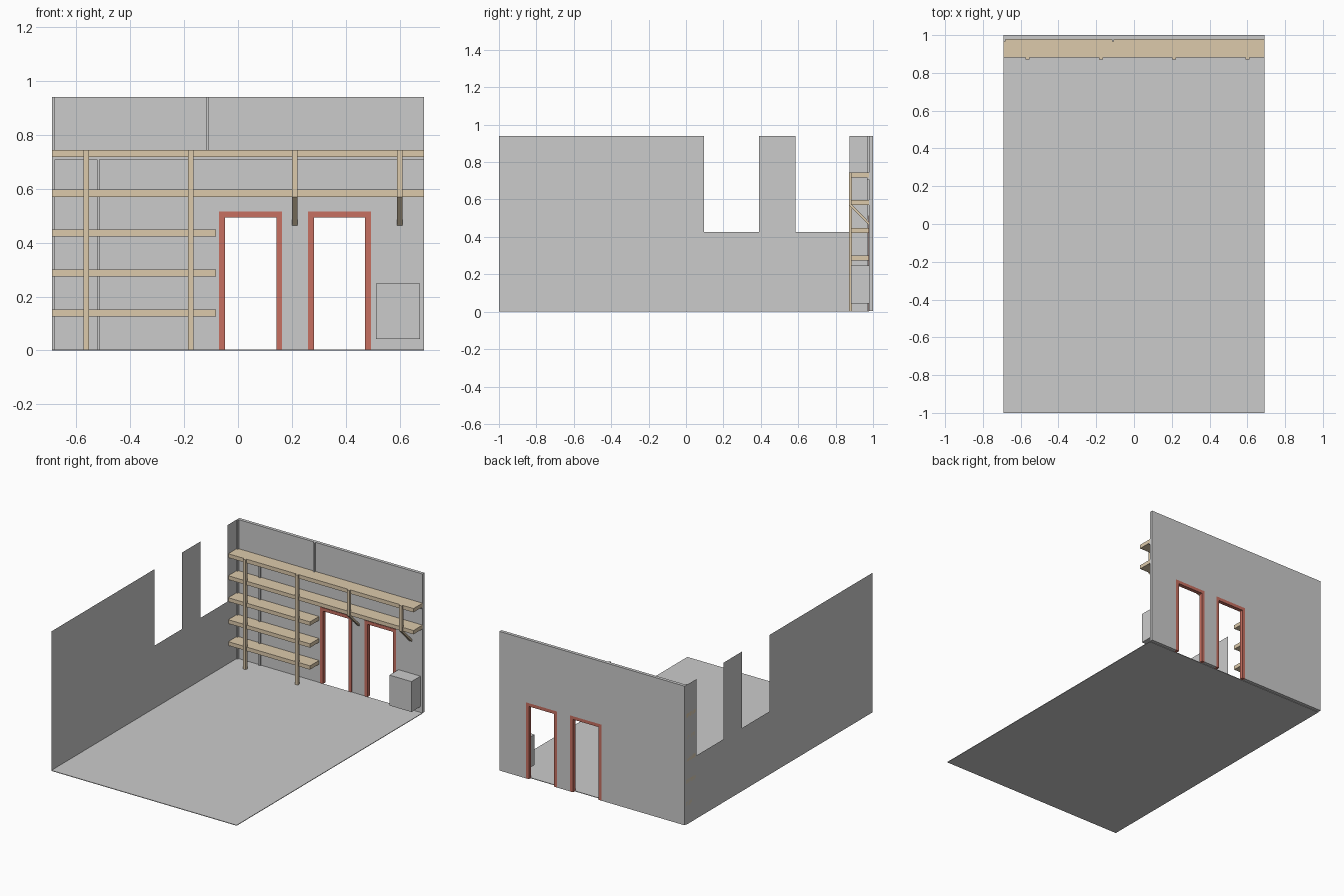
import bpy
import bmesh
from mathutils import Vector

if "Cube" in bpy.data.objects:
    bpy.data.objects.remove(bpy.data.objects["Cube"])

W = 0.69        # half width of the room
WALL = 0.978    # inner face of the back wall


def material(name, rgb):
    m = bpy.data.materials.new(name)
    m.diffuse_color = (*rgb, 1)
    m.use_nodes = True
    m.node_tree.nodes["Principled BSDF"].inputs["Base Color"].default_value = m.diffuse_color
    return m


wood = material("pale_wood", (0.72, 0.59, 0.41))
red = material("red_paint", (0.57, 0.16, 0.12))


def finish(name, bm, mat):
    bmesh.ops.recalc_face_normals(bm, faces=bm.faces)
    me = bpy.data.meshes.new(name)
    bm.to_mesh(me)
    bm.free()
    ob = bpy.data.objects.new(name, me)
    bpy.context.collection.objects.link(ob)
    if mat:
        me.materials.append(mat)
    return ob


def prism(name, pts, axis, a, b, mat=None):
    """Extrude a profile from a to b; x profiles are (y, z), y profiles are (x, z)."""
    bm = bmesh.new()
    place = (lambda p: (a, p[0], p[1])) if axis == 'x' else (lambda p: (p[0], a, p[1]))
    face = bm.faces.new([bm.verts.new(place(p)) for p in pts])
    if b != a:
        ext = bmesh.ops.extrude_face_region(bm, geom=[face], use_keep_orig=True)
        move = Vector((b - a, 0, 0)) if axis == 'x' else Vector((0, b - a, 0))
        verts = [g for g in ext["geom"] if isinstance(g, bmesh.types.BMVert)]
        bmesh.ops.translate(bm, verts=verts, vec=move)
    return finish(name, bm, mat)


def box(name, x0, x1, y0, y1, z0, z1, mat=None):
    return prism(name, [(x0, z0), (x1, z0), (x1, z1), (x0, z1)], 'y', y0, y1, mat)


# Floor slab
box("floor", -W, W, -1, WALL, 0, 0.004)

# Thin side wall with two window gaps open at the top
prism("side_wall", [(-1, 0), (WALL, 0), (WALL, 0.94), (0.875, 0.94), (0.875, 0.425),
                    (0.585, 0.425), (0.585, 0.94), (0.39, 0.94), (0.39, 0.425),
                    (0.097, 0.425), (0.097, 0.94), (-1, 0.94)], 'x', -W, -W)

# Back wall notched for the doorways, and the door frames
doors = [(-0.071, 0.164), (0.260, 0.493)]
DOOR_TOP, TRIM = 0.515, 0.022
base = 0.003
outline = [(-W, base)]
for x0, x1 in doors:
    outline += [(x0, base), (x0, DOOR_TOP), (x1, DOOR_TOP), (x1, base)]
outline += [(W, base), (W, 0.94), (-W, 0.94)]
prism("back_wall", outline, 'y', WALL, 1.0)
for i, (x0, x1) in enumerate(doors):
    prism(f"door_frame_{i + 1}",
          [(x0, base), (x0, DOOR_TOP), (x1, DOOR_TOP), (x1, base), (x1 - TRIM, base),
           (x1 - TRIM, DOOR_TOP - TRIM), (x0 + TRIM, DOOR_TOP - TRIM), (x0 + TRIM, base)],
          'y', WALL - 0.003, 1.0, red)

# Shelves: three short ones beside the doors, two spanning the full width
for i in range(5):
    top = 0.152 + 0.148 * i
    box(f"shelf_{i + 1}", -W, W if i > 2 else -0.081, 0.882, WALL, top - 0.026, top, wood)

# Floor-to-top posts, and short hangers with diagonal braces over the doors
for i, x in enumerate((-0.563, -0.175, 0.211, 0.600)):
    x0, x1 = x - 0.0105, x + 0.0105
    if i < 2:
        box(f"post_{i + 1}", x0, x1, 0.871, 0.888, 0.003, 0.744, wood)
    else:
        box(f"hanger_{i - 1}", x0, x1, 0.871, 0.888, 0.57, 0.744, wood)
        prism(f"brace_{i - 1}", [(0.871, 0.571), (0.888, 0.571), (WALL, 0.480), (WALL, 0.464)],
              'x', x0, x1, wood)

# Wall conduits
Y0 = 0.967
box("conduit_corner", -W, -W + 0.011, Y0, WALL, 0.004, 0.94)
box("conduit_lower", -0.523, -0.513, Y0, WALL, 0.004, 0.708)
box("conduit_horizontal", -W + 0.011, W, Y0, WALL, 0.708, 0.718)
box("conduit_upper", -0.117, -0.107, Y0, WALL, 0.718, 0.94)

# Wall-mounted cabinet
box("cabinet", 0.511, 0.675, 0.882, WALL, 0.043, 0.248)
